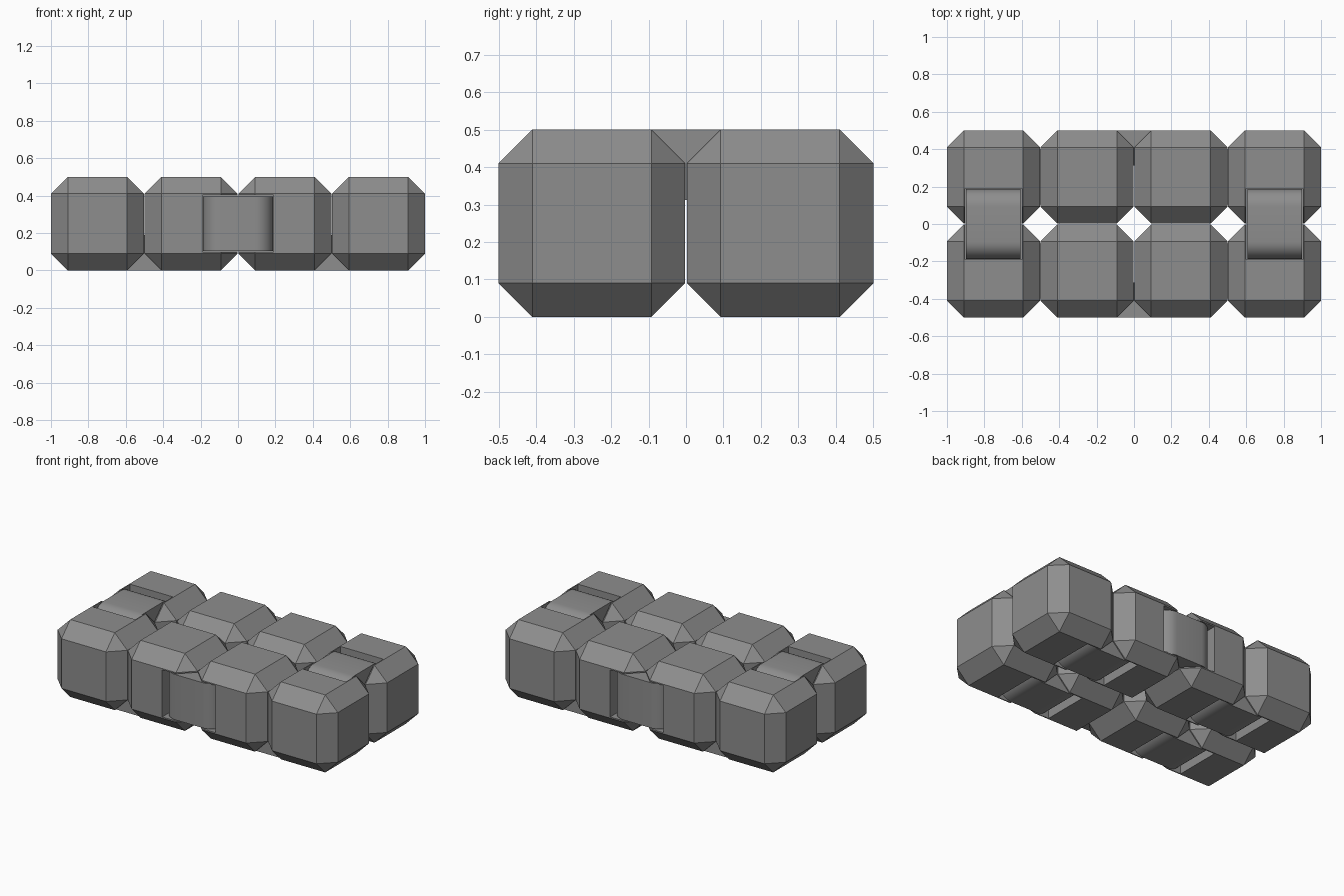
import bpy, bmesh, math
from mathutils import Matrix, Vector

if "Cube" in bpy.data.objects:
    bpy.data.objects.remove(bpy.data.objects["Cube"])

SX, SY, SZ = 0.497, 0.4975, 0.5      # cube size
PX, PY = 0.501, 0.5025               # cube spacing
CHAMFER = 0.09
R, REACH, WIDTH = 0.094, 0.188, 0.292  # hinge radius, half length, width

grey = bpy.data.materials.new("grey plastic")
grey.diffuse_color = (0.27, 0.27, 0.27, 1)
grey.use_nodes = True
grey.node_tree.nodes["Principled BSDF"].inputs["Base Color"].default_value = grey.diffuse_color


def add_object(name, bm):
    bmesh.ops.recalc_face_normals(bm, faces=bm.faces)
    mesh = bpy.data.meshes.new(name)
    bm.to_mesh(mesh)
    bm.free()
    obj = bpy.data.objects.new(name, mesh)
    bpy.context.collection.objects.link(obj)
    mesh.materials.append(grey)
    return obj


def frame(origin, along, out):
    """Matrix with local x along the linked cubes and local z facing outward."""
    a, o = Vector(along), Vector(out)
    m = Matrix((a, o.cross(a), o)).transposed().to_4x4()
    m.translation = origin
    return m


# Hinge places: surface point, direction between the cubes, outward direction
places = []
for s in (-1, 1):
    places.append(("top_hinge", frame((1.5 * PX * s, 0, SZ), (0, 1, 0), (0, 0, 1))))
    places.append(("side_hinge", frame((0, 0.5 * s, SZ / 2), (1, 0, 0), (0, s, 0))))
    for t in (-1, 1):
        places.append(("bottom_hinge",
                       frame((PX * s, PY / 2 * t, 0), (1, 0, 0), (0, 0, -1))))

# Slot cutter: one box for every hinge
bm = bmesh.new()
for _, m in places:
    box = m @ Matrix.Translation((0, 0, -0.05)) @ Matrix.Diagonal(
        (2 * REACH + 0.006, WIDTH + 0.012, 0.30, 1))
    bmesh.ops.create_cube(bm, size=1, matrix=box)
cutter = add_object("slot_cutter", bm)

# Chamfered cubes with hinge slots
for i in range(4):
    for j in range(2):
        bm = bmesh.new()
        bmesh.ops.create_cube(bm, size=1, matrix=Matrix.Translation(
            ((i - 1.5) * PX, (j - 0.5) * PY, SZ / 2)) @ Matrix.Diagonal((SX, SY, SZ, 1)))
        bmesh.ops.bevel(bm, geom=bm.edges[:], offset=CHAMFER, segments=1,
                        affect='EDGES', profile=0.5)
        cube = add_object("cube", bm)
        mod = cube.modifiers.new("slots", 'BOOLEAN')
        mod.object = cutter
        mod.operation = 'DIFFERENCE'
        mod.solver = 'EXACT'
        bpy.context.view_layer.objects.active = cube
        bpy.ops.object.modifier_apply(modifier=mod.name)

bpy.data.objects.remove(cutter)

# Round-ended hinge links
for name, m in places:
    bm = bmesh.new()
    ring = []
    for k in range(34):
        side = 1 if k < 17 else -1
        a = math.pi * (k % 17) / 16 - math.pi / 2 + (0 if side == 1 else math.pi)
        ring.append((side * (REACH - R) + R * math.cos(a), R * math.sin(a) - R))
    face = bm.faces.new([bm.verts.new((x, -WIDTH / 2, z)) for x, z in ring])
    new = bmesh.ops.extrude_face_region(bm, geom=[face])["geom"]
    bmesh.ops.translate(bm, vec=(0, WIDTH, 0),
                        verts=[v for v in new if isinstance(v, bmesh.types.BMVert)])
    bm.transform(m)
    hinge = add_object(name, bm)
    bpy.ops.object.select_all(action='DESELECT')
    hinge.select_set(True)
    bpy.context.view_layer.objects.active = hinge
    bpy.ops.object.shade_smooth_by_angle(angle=math.radians(35))
